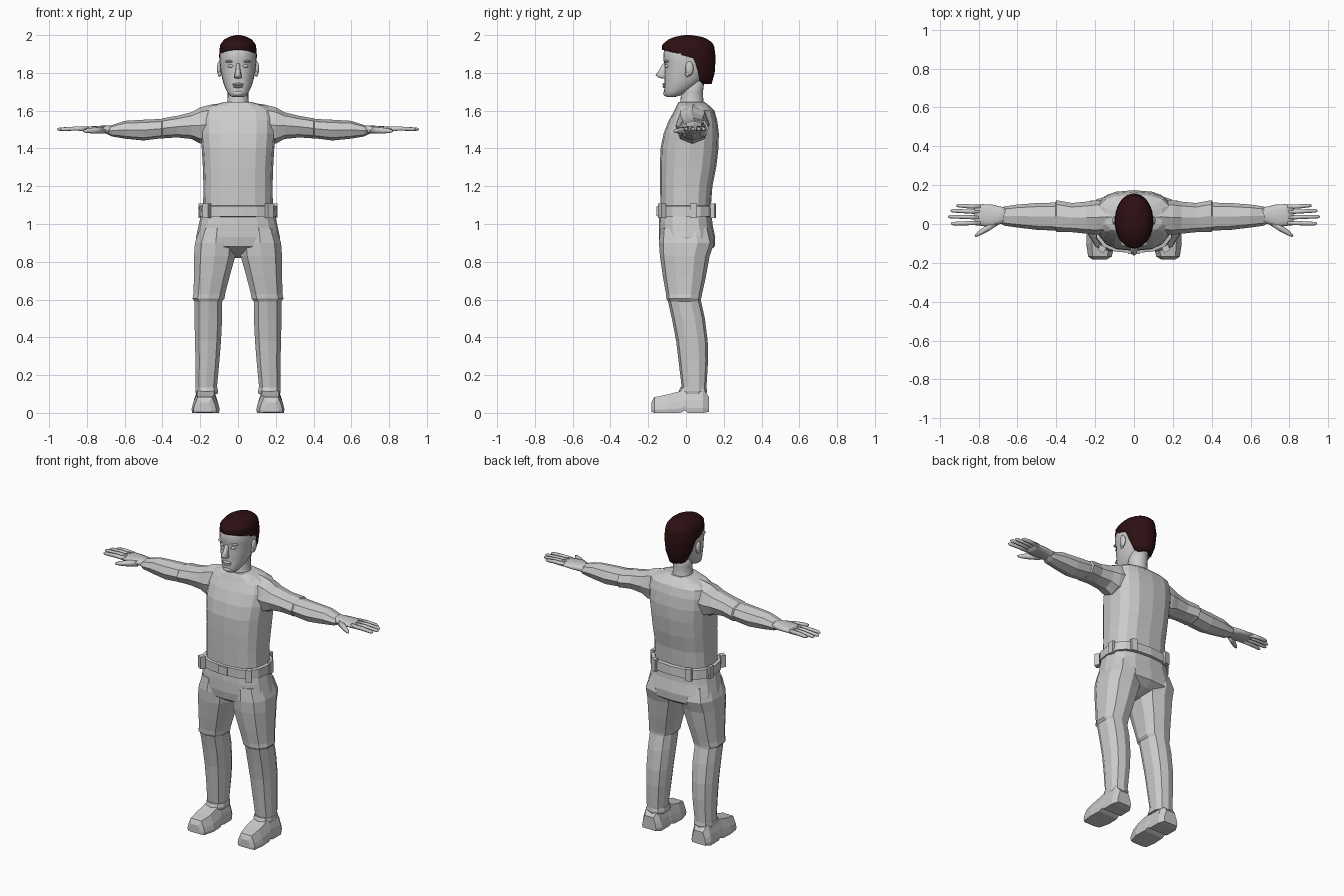
import bpy, bmesh, math
from mathutils import Vector


def material(name, rgb):
    m = bpy.data.materials.new(name)
    m.diffuse_color = (*rgb, 1)
    return m


GREY = material("plain grey", (0.6, 0.6, 0.6))
HAIR = material("dark brown", (0.026, 0.005, 0.006))


def shape(n, p=2.0, turn=0.0):
    """Unit superellipse with n corners, scaled to fill -1..1."""
    pts = []
    for i in range(n):
        a = 2 * math.pi * (i + turn) / n
        c, s = math.cos(a), math.sin(a)
        pts.append((math.copysign(abs(c) ** (2 / p), c), math.copysign(abs(s) ** (2 / p), s)))
    mx = max(abs(q[0]) for q in pts)
    my = max(abs(q[1]) for q in pts)
    return [(q[0] / mx, q[1] / my) for q in pts]


def finish(name, bm, mat, mirror, smooth):
    bmesh.ops.recalc_face_normals(bm, faces=bm.faces)
    me = bpy.data.meshes.new(name)
    bm.to_mesh(me)
    bm.free()
    me.materials.append(mat)
    ob = bpy.data.objects.new(name, me)
    bpy.context.collection.objects.link(ob)
    if smooth:
        me.polygons.foreach_set("use_smooth", [True] * len(me.polygons))
    if mirror:
        ob.modifiers.new("mirror", "MIRROR").use_axis[0] = True
    return ob


def skin(bm, rows):
    """Join closed rows of points with quads and cap both ends."""
    rows = [[bm.verts.new(p) for p in r] for r in rows]
    n = len(rows[0])
    for r, s in zip(rows, rows[1:]):
        for i in range(n):
            bm.faces.new((r[i], r[(i + 1) % n], s[(i + 1) % n], s[i]))
    bm.faces.new(rows[0])
    bm.faces.new(rows[-1])


def loft(name, axis, rings, sec, mat=GREY, mirror=False, smooth=False):
    """Rings are (position on axis, low, high, low, high) of the other two axes."""
    bm = bmesh.new()
    rows = []
    for t, a0, a1, b0, b1 in rings:
        row = []
        for u, v in sec:
            a, b = (a0 + a1) / 2 + u * (a1 - a0) / 2, (b0 + b1) / 2 + v * (b1 - b0) / 2
            row.append({"x": (t, a, b), "y": (a, t, b), "z": (a, b, t)}[axis])
        rows.append(row)
    skin(bm, rows)
    return finish(name, bm, mat, mirror, smooth)


def tube(name, path, sides=6):
    """Tapered mirrored limb through (x, y, z, radius) points."""
    bm = bmesh.new()
    d = (Vector(path[-1][:3]) - Vector(path[0][:3])).normalized()
    side = d.cross(Vector((0, 0, 1))).normalized()
    up = side.cross(d)
    skin(bm, [[Vector(q[:3]) + (side * u + up * v) * q[3] for u, v in shape(sides)] for q in path])
    return finish(name, bm, GREY, True, True)


def ball(name, loc, size, mirror=False):
    bm = bmesh.new()
    bmesh.ops.create_uvsphere(bm, u_segments=14, v_segments=8, radius=1)
    for v in bm.verts:
        v.co = Vector([loc[i] + v.co[i] * size[i] for i in range(3)])
    return finish(name, bm, GREY, mirror, True)


def box(name, loc, size, angle=0, mirror=False):
    bm = bmesh.new()
    bmesh.ops.create_cube(bm, size=1)
    c, s = math.cos(angle), math.sin(angle)
    for v in bm.verts:
        x, y, z = (v.co[i] * size[i] for i in range(3))
        v.co = (loc[0] + x * c - y * s, loc[1] + x * s + y * c, loc[2] + z)
    return finish(name, bm, GREY, mirror, False)


def sym(rows):
    """Centred rings from (z, half width, front y, back y)."""
    return [(z, -w, w, f, b) for z, w, f, b in rows]


# Shirt, hips and belt
body = shape(16, 2.7)
loft("shirt", "z", sym([
    (1.07, .185, -.135, .13), (1.2, .183, -.137, .14), (1.3, .186, -.138, .16),
    (1.4, .192, -.135, .172), (1.48, .2, -.118, .174), (1.55, .2, -.09, .165),
    (1.6, .19, -.062, .15), (1.625, .15, -.05, .125), (1.645, .075, -.04, .1)]), body)
loft("hips", "z", sym([
    (1.08, .188, -.138, .135), (1.0, .207, -.144, .14), (.93, .222, -.144, .155),
    (.88, .215, -.135, .152), (.85, .13, -.09, .11), (.82, .04, -.03, .04)]), body)
loft("belt", "z", sym([
    (1.038, .19, -.14, .14), (1.04, .206, -.15, .155), (1.095, .203, -.15, .152),
    (1.098, .185, -.135, .135)]), body)
box("front_belt_loop", (.165, -.127, 1.07), (.035, .03, .075), .55, True)
box("side_belt_loop", (.199, .04, 1.07), (.02, .035, .075), 0, True)
box("back_belt_loop", (.12, .142, 1.07), (.035, .025, .075), -.2, True)
box("belt_buckle", (0, -.149, 1.068), (.06, .012, .05))

# Trouser legs with a kink at the knee
loft("trouser_leg", "z", [
    (.98, .02, .2, -.135, .13), (.9, .008, .228, -.143, .15), (.83, .014, .233, -.138, .125),
    (.72, .045, .233, -.122, .105), (.63, .068, .236, -.106, .085), (.605, .072, .241, -.104, .08),
    (.59, .084, .23, -.095, .08), (.5, .084, .23, -.075, .1), (.38, .09, .228, -.052, .115),
    (.28, .098, .225, -.04, .117), (.13, .112, .224, -.022, .108), (.1, .118, .218, -.02, .1)],
    shape(10, 2.5, .5), mirror=True)
loft("trouser_cuff", "z", [
    (.1, .108, .222, -.035, .108), (.115, .106, .226, -.038, .112), (.135, .11, .225, -.03, .108)],
    shape(10, 2.5, .5), mirror=True)

# Shoes
sole = [(-.95, -1), (.95, -1), (1, -.6), (.9, 0), (.62, 1), (-.62, 1), (-.9, 0), (-1, -.6)]
loft("shoe", "y", [
    (-.182, .14, .215, .005, .055), (-.168, .115, .236, 0, .083), (-.1, .097, .246, 0, .097),
    (-.03, .1, .242, 0, .115), (-.005, .103, .24, .012, .125), (.01, .105, .24, 0, .128),
    (.09, .105, .24, 0, .125), (.122, .125, .222, .005, .085)], sole, mirror=True)

# Sleeves
loft("sleeve", "x", [
    (.06, -.03, .1, 1.5, 1.642), (.14, -.05, .125, 1.43, 1.633), (.2, -.055, .122, 1.425, 1.618),
    (.245, -.05, .115, 1.45, 1.592), (.32, -.042, .108, 1.458, 1.573), (.385, -.04, .12, 1.455, 1.562),
    (.4, -.04, .122, 1.452, 1.56), (.405, -.034, .11, 1.454, 1.556), (.5, -.03, .108, 1.442, 1.552),
    (.6, -.018, .1, 1.452, 1.546), (.67, -.008, .09, 1.464, 1.523), (.69, .005, .08, 1.475, 1.515)],
    shape(8, 2.2), mirror=True)

# Hands
loft("palm", "x", [
    (.64, .01, .082, 1.475, 1.522), (.69, 0, .09, 1.477, 1.522), (.73, -.018, .1, 1.482, 1.52),
    (.78, -.01, .102, 1.487, 1.517), (.82, -.006, .1, 1.492, 1.514)],
    shape(12, 2.4), mirror=True, smooth=True)
for label, y0, y1, end in (("little", .088, .095, .915), ("ring", .062, .068, .945),
                           ("middle", .034, .038, .957), ("index", .006, .002, .942)):
    tube(label + "_finger", [(.79, y0, 1.503, .012), (.86, (y0 + y1) / 2, 1.505, .0105),
                             (end - .012, y1, 1.502, .009), (end, y1, 1.501, .004)])
tube("thumb", [(.71, .01, 1.497, .018), (.76, -.025, 1.495, .016), (.8, -.05, 1.493, .011),
               (.818, -.063, 1.492, .005)])

# Neck and head
loft("neck", "z", sym([(1.6, .075, -.045, .11), (1.65, .056, -.03, .092), (1.7, .054, -.025, .09),
                       (1.78, .06, -.02, .1)]), shape(20), smooth=True)
loft("head", "z", sym([
    (1.672, .03, -.102, -.06), (1.682, .046, -.112, -.025), (1.7, .058, -.116, .01),
    (1.73, .072, -.114, .06), (1.77, .084, -.114, .1), (1.81, .091, -.114, .12),
    (1.835, .095, -.112, .13), (1.86, .097, -.118, .135), (1.9, .098, -.12, .138),
    (1.94, .088, -.11, .13), (1.975, .055, -.07, .09)]), shape(24, 2.2), smooth=True)
loft("nose", "z", sym([
    (1.77, .012, -.125, -.1), (1.776, .02, -.148, -.1), (1.788, .019, -.161, -.1),
    (1.81, .013, -.146, -.1), (1.85, .009, -.122, -.1)]), shape(10), smooth=True)
ball("upper_lip", (0, -.112, 1.739), (.031, .014, .007))
ball("lower_lip", (0, -.111, 1.727), (.027, .013, .007))
ball("chin", (0, -.1, 1.692), (.032, .021, .017))
ball("eye", (.038, -.099, 1.836), (.017, .014, .009), True)
ball("brow", (.04, -.1, 1.861), (.028, .016, .007), True)
ball("ear", (.1, .018, 1.823), (.012, .022, .038), True)
ball("ear_lobe", (.097, .008, 1.795), (.009, .013, .016), True)

# Hair shell, trimmed to a hairline that drops at the back
PROFILE = [(1.73, .062, -.11, .132), (1.8, .09, -.122, .152), (1.88, .101, -.126, .157),
           (1.95, .095, -.126, .148), (1.978, .072, -.092, .117), (1.992, .045, -.055, .08),
           (2.0, .012, -.01, .03)]


def profile(z):
    for p, q in zip(PROFILE, PROFILE[1:]):
        if z <= q[0]:
            k = (z - p[0]) / (q[0] - p[0])
            return [p[i] + k * (q[i] - p[i]) for i in (1, 2, 3)]
    return PROFILE[-1][1:]


def hairline(s):
    if s < 0:
        return 1.885 + .035 * min(1, -s * 1.1)
    k = min(1, max(0, (s - .1) / .5))
    return 1.885 - .145 * k * k * (3 - 2 * k)


bm = bmesh.new()
rows = []
N, M = 36, 14
for j in range(M + 1):
    row = []
    for i in range(N):
        a = 2 * math.pi * i / N
        c, s = math.cos(a), math.sin(a)
        lo = hairline(s)
        z = lo + (2.0 - lo) * (1 - (1 - j / M) ** 1.7)
        w, f, b = profile(z)
        row.append(bm.verts.new((w * c, (f + b) / 2 + s * (b - f) / 2, z)))
    rows.append(row)
for r, t in zip(rows, rows[1:]):
    for i in range(N):
        bm.faces.new((r[i], r[(i + 1) % N], t[(i + 1) % N], t[i]))
bm.faces.new(rows[-1])
hair = finish("hair", bm, HAIR, False, True)
rim = hair.modifiers.new("thickness", "SOLIDIFY")
rim.thickness = .02
rim.offset = -1
